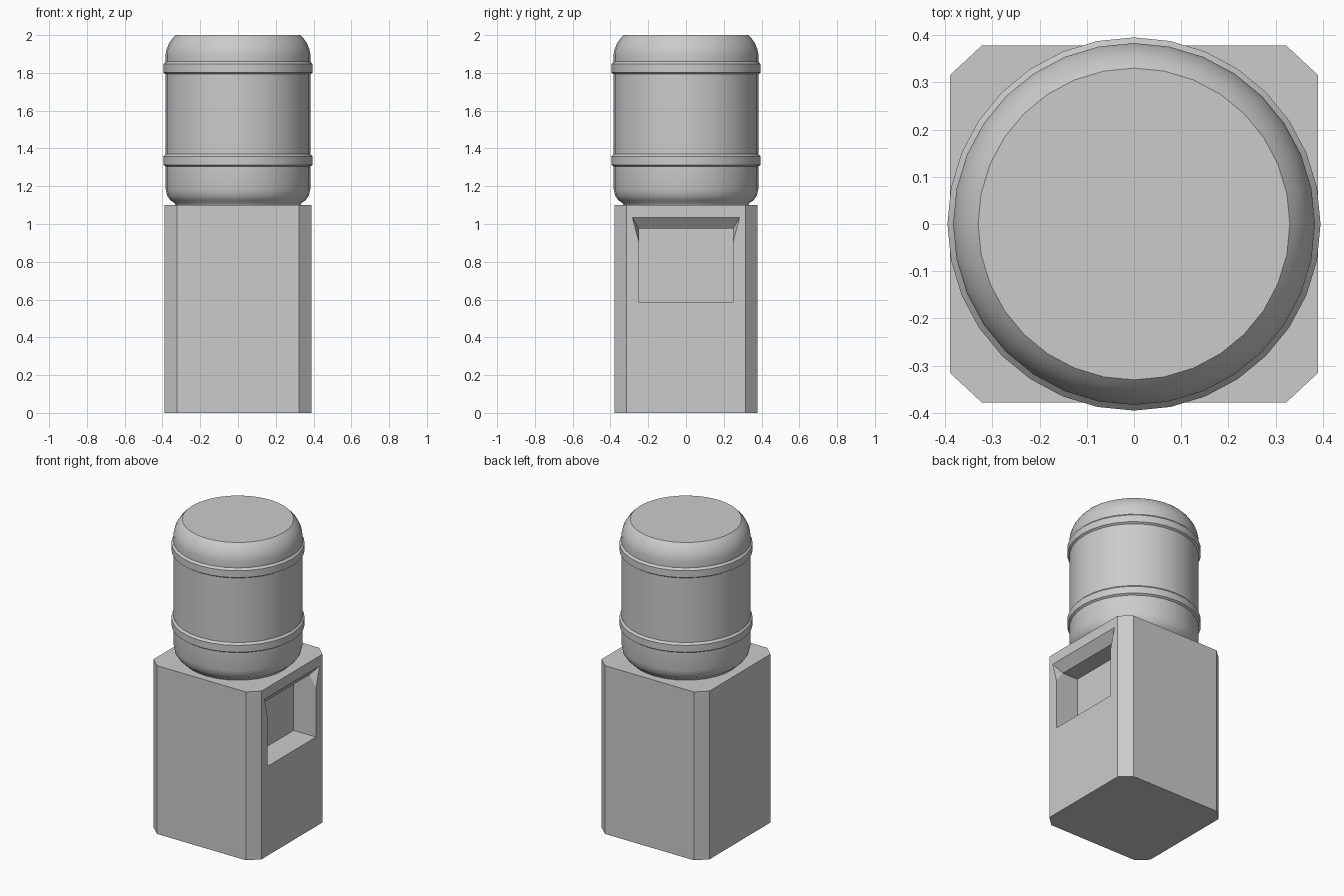
import bpy, bmesh, math

cube = bpy.data.objects.get("Cube")
if cube:
    bpy.data.objects.remove(cube)

grey = bpy.data.materials.new("plain_grey")
grey.use_nodes = True
colour = (0.6, 0.6, 0.6, 1)
grey.diffuse_color = colour
grey.node_tree.nodes["Principled BSDF"].inputs["Base Color"].default_value = colour


def finish(bm, name):
    """Turn a bmesh into a named, coloured object."""
    bmesh.ops.remove_doubles(bm, verts=bm.verts, dist=0.0001)
    bmesh.ops.recalc_face_normals(bm, faces=bm.faces)
    mesh = bpy.data.meshes.new(name)
    bm.to_mesh(mesh)
    bm.free()
    mesh.materials.append(grey)
    obj = bpy.data.objects.new(name, mesh)
    bpy.context.collection.objects.link(obj)
    return obj


# Cabinet: chamfered prism with a tap recess in its left side
HX, HY, CX, CY, TOP = 0.39, 0.378, 0.322, 0.315, 1.1
outline = [(HX, -CY), (HX, CY), (CX, HY), (-CX, HY),
           (-HX, CY), (-HX, -CY), (-CX, -HY), (CX, -HY)]
bm = bmesh.new()
low = [bm.verts.new((x, y, 0)) for x, y in outline]
high = [bm.verts.new((x, y, TOP)) for x, y in outline]
bm.faces.new(low)
bm.faces.new(high)
for i in range(1, 8):
    j = (i + 1) % 8
    bm.faces.new((low[i], low[j], high[j], high[i]))


def side_points(s):
    """Recess corners on one side, from the opening to the back wall."""
    return {key: bm.verts.new((x, s * y, z)) for key, x, y, z in (
        ("sill", HX, 0.25, 0.584), ("bend", HX, 0.25, 0.907),
        ("brow", HX, 0.284, 1.034), ("lip", 0.34, 0.25, 0.976),
        ("back_top", 0.228, 0.25, 0.976), ("back_low", 0.228, 0.25, 0.584))}


a, b = side_points(-1), side_points(1)
for p, i in ((a, 0), (b, 1)):
    bm.faces.new((low[i], high[i], p["brow"], p["bend"], p["sill"]))
    bm.faces.new((p["sill"], p["bend"], p["lip"], p["back_top"], p["back_low"]))
    bm.faces.new((p["bend"], p["brow"], p["lip"]))
bm.faces.new((low[0], low[1], b["sill"], a["sill"]))
bm.faces.new((high[0], high[1], b["brow"], a["brow"]))
for k, m in (("brow", "lip"), ("lip", "back_top"),
             ("back_top", "back_low"), ("back_low", "sill")):
    bm.faces.new((a[k], b[k], b[m], a[m]))
finish(bm, "cabinet")


# Water bottle: turned profile with two raised hoops
def hoop(z, r=0.383):
    return [(r, z - 0.033), (0.395, z - 0.025), (0.395, z + 0.02), (r, z + 0.033)]


profile = ([(0, TOP), (0.33, TOP), (0.335, 1.11), (0.358, 1.126), (0.375, 1.15), (0.383, 1.185)]
           + hoop(1.338) + hoop(1.826)
           + [(0.383, 1.9), (0.377, 1.93), (0.362, 1.962), (0.345, 1.985), (0.33, 2), (0, 2)])
bm = bmesh.new()
points = [bm.verts.new((r, 0, z)) for r, z in profile]
edges = [bm.edges.new(pair) for pair in zip(points, points[1:])]
bmesh.ops.spin(bm, geom=points + edges, cent=(0, 0, 0), axis=(0, 0, 1),
               angle=math.tau, steps=32)
bottle = finish(bm, "water_bottle")
bpy.ops.object.select_all(action="DESELECT")
bottle.select_set(True)
bpy.context.view_layer.objects.active = bottle
bpy.ops.object.shade_smooth_by_angle(angle=math.radians(30))
